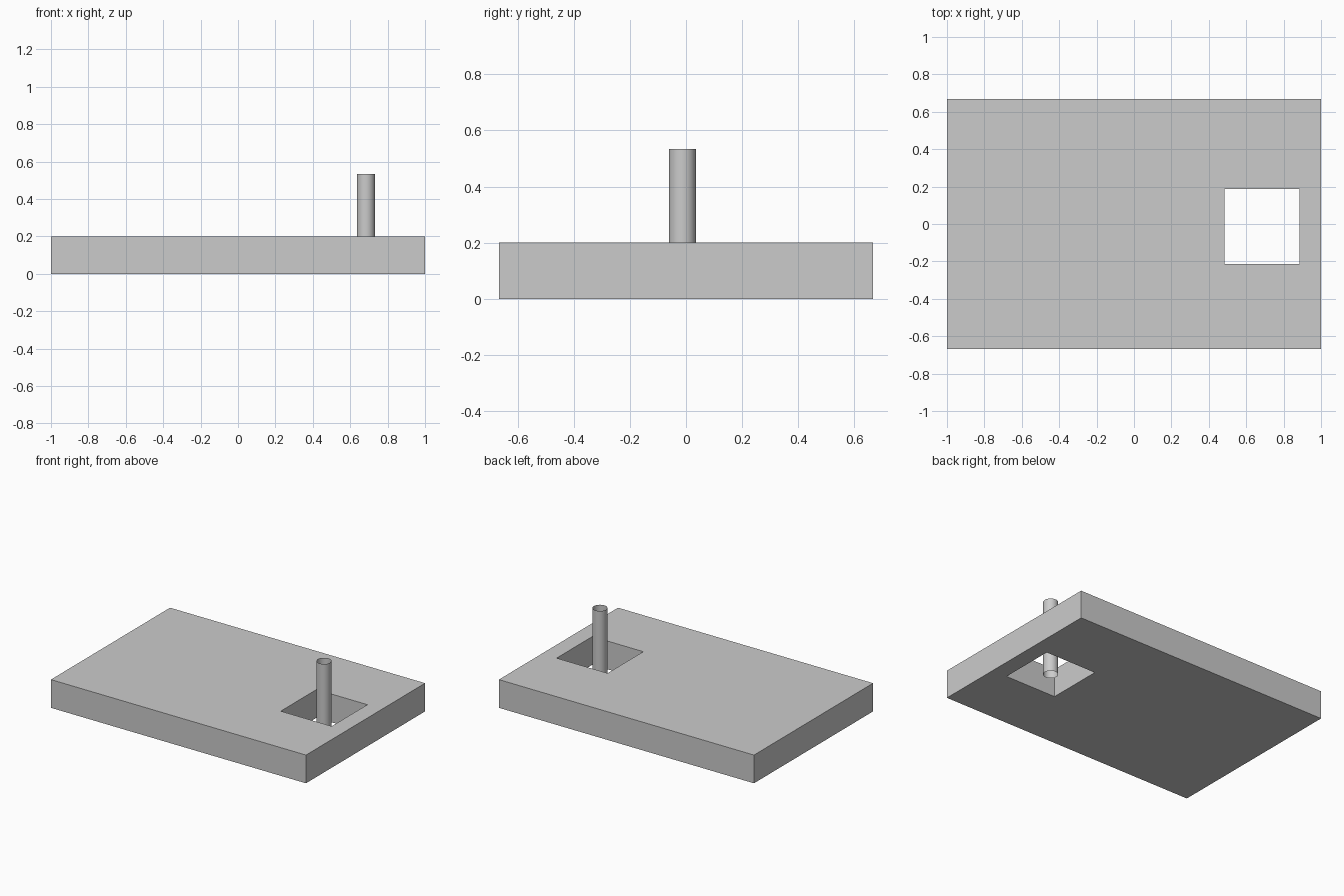
import bpy
import bmesh
import math

SLAB_HALF_X, SLAB_HALF_Y, SLAB_TOP = 1.0, 0.667, 0.2
HOLE_X, HOLE_Y, HOLE_HALF = 0.684, -0.013, 0.2
TUBE_RADIUS, TUBE_TOP = 0.048, 0.533

cube = bpy.data.objects.get("Cube")
if cube:
    bpy.data.objects.remove(cube, do_unlink=True)

# Single grey finish
grey = bpy.data.materials.new("light_grey")
grey.use_nodes = True
colour = (0.6, 0.6, 0.6, 1.0)
grey.diffuse_color = colour
grey.node_tree.nodes["Principled BSDF"].inputs["Base Color"].default_value = colour


def make_object(name, bm):
    bmesh.ops.recalc_face_normals(bm, faces=bm.faces)
    mesh = bpy.data.meshes.new(name)
    bm.to_mesh(mesh)
    bm.free()
    mesh.materials.append(grey)
    obj = bpy.data.objects.new(name, mesh)
    bpy.context.collection.objects.link(obj)
    return obj


def rectangle(bm, cx, cy, hx, hy, z):
    corners = [(-1, -1), (1, -1), (1, 1), (-1, 1)]
    return [bm.verts.new((cx + sx * hx, cy + sy * hy, z)) for sx, sy in corners]


# Slab with a square opening right through it
bm = bmesh.new()
outer, inner = [], []
for z in (0, SLAB_TOP):
    outer.append(rectangle(bm, 0, 0, SLAB_HALF_X, SLAB_HALF_Y, z))
    inner.append(rectangle(bm, HOLE_X, HOLE_Y, HOLE_HALF, HOLE_HALF, z))
loops = [outer[0], outer[1], inner[1], inner[0]]
for a, b in zip(loops, loops[1:] + loops[:1]):
    for i in range(4):
        j = (i + 1) % 4
        bm.faces.new((a[i], a[j], b[j], b[i]))
make_object("slab", bm)

# Thin open-ended tube standing in the opening
bm = bmesh.new()
bmesh.ops.create_cone(bm, cap_ends=False, segments=32, radius1=TUBE_RADIUS,
                      radius2=TUBE_RADIUS, depth=TUBE_TOP)
bmesh.ops.translate(bm, verts=bm.verts, vec=(HOLE_X, HOLE_Y, TUBE_TOP / 2))
tube = make_object("tube", bm)
bpy.ops.object.select_all(action="DESELECT")
tube.select_set(True)
bpy.context.view_layer.objects.active = tube
bpy.ops.object.shade_smooth_by_angle(angle=math.radians(30))
